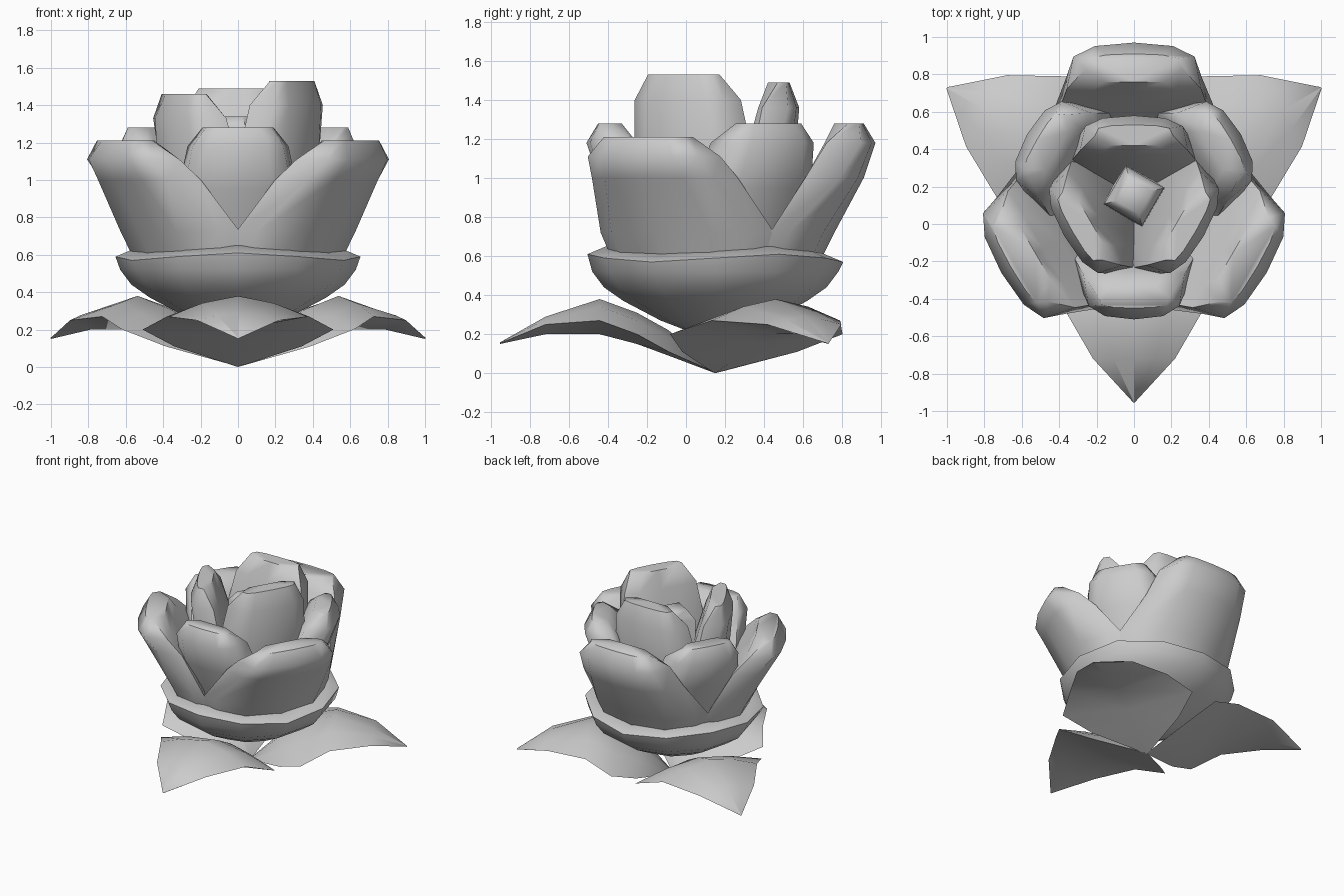
import bpy, bmesh
from math import sin, cos, pi, radians
from mathutils import Matrix

old = bpy.data.objects.get("Cube")
if old:
    bpy.data.objects.remove(old)

CENTRE = Matrix.Translation((0, 0.15, 0))
grey = bpy.data.materials.new("soft_grey")
grey.use_nodes = True
grey.diffuse_color = (0.6, 0.6, 0.6, 1)
grey.node_tree.nodes["Principled BSDF"].inputs["Base Color"].default_value = (0.6, 0.6, 0.6, 1)


def build(name, rings, turn=0):
    """Bridge closed rings of points, cap the ends, turn about the flower axis and shade."""
    bm = bmesh.new()
    grid = [[bm.verts.new(p) for p in ring] for ring in rings]
    for a, b in zip(grid, grid[1:]):
        n = len(a)
        for i in range(n):
            j = (i + 1) % n
            bm.faces.new((a[i], a[j], b[j], b[i]))
    bm.faces.new(grid[0])
    bm.faces.new(grid[-1])
    bmesh.ops.recalc_face_normals(bm, faces=bm.faces)
    bm.transform(CENTRE @ Matrix.Rotation(radians(turn), 4, "Z"))
    mesh = bpy.data.meshes.new(name)
    bm.to_mesh(mesh)
    bm.free()
    mesh.materials.append(grey)
    obj = bpy.data.objects.new(name, mesh)
    bpy.context.collection.objects.link(obj)
    bpy.ops.object.select_all(action="DESELECT")
    obj.select_set(True)
    bpy.context.view_layer.objects.active = obj
    bpy.ops.object.shade_smooth_by_angle(angle=radians(60))


def petal(name, turn, rows, lift):
    """Thick leaning petal pointing along +x. A row is height, outer radius,
    inner radius, half width, radius of the side edge, roundness of the shoulder."""
    rings = []
    for z, out, inn, w, edge, soft in rows:
        # outer face: across fraction and how far it falls back to the edge
        ring = [(u, out + (edge - out) * fall) for u, fall in
                ((-1, 1), (-0.9, soft), (-0.58, soft * 0.25), (0, 0),
                 (0.58, soft * 0.25), (0.9, soft), (1, 1))]
        # inner face
        ring += [(u, inn) for u in (0.62, 0, -0.62)]
        rise = lift if z > 1 else 0
        rings.append([(r, u * w, z + rise) for u, r in ring])
    build(name, rings, turn)


OUTER = [(0.48, 0.49, 0.22, 0.42, 0.24, 0.7), (0.72, 0.61, 0.31, 0.51, 0.28, 0.7),
         (1.0, 0.76, 0.46, 0.40, 0.46, 0.4), (1.17, 0.82, 0.56, 0.36, 0.57, 0.3),
         (1.27, 0.76, 0.61, 0.26, 0.68, 0.3)]
MIDDLE = [(0.48, 0.38, 0.12, 0.38, 0.18, 0.6), (0.80, 0.53, 0.24, 0.35, 0.28, 0.5),
          (0.95, 0.58, 0.31, 0.32, 0.33, 0.4), (1.18, 0.66, 0.40, 0.27, 0.42, 0.3),
          (1.28, 0.60, 0.48, 0.19, 0.54, 0.3)]
INNER = [(0.48, 0.34, 0.02, 0.36, 0.14, 0.6), (1.0, 0.40, 0.12, 0.35, 0.17, 0.5),
         (1.36, 0.43, 0.22, 0.29, 0.24, 0.3), (1.49, 0.38, 0.27, 0.21, 0.32, 0.3)]

# three rings of three petals
for ring, rows, spots in (
        ("outer", OUTER, (("back", 90, 0.01), ("right", 210, -0.06), ("left", 330, -0.06))),
        ("middle", MIDDLE, (("front", 270, 0), ("left", 30, 0), ("right", 150, 0))),
        ("inner", INNER, (("back", 90, 0), ("right", 210, -0.03), ("left", 330, 0.04)))):
    for side, turn, lift in spots:
        petal(ring + "_petal_" + side, turn, rows, lift)


def lathe(name, profile, sides, turn=0, wave=0):
    """Faceted turned body; the rim can rise and fall three times around."""
    steps = [2 * pi * i / sides for i in range(sides)]
    build(name, [[(r * cos(t), r * sin(t), z + (wave * sin(3 * t) if z > 0.55 else 0)) for t in steps]
                 for z, r in profile], turn)


# shallow cup holding the petals, and the four-sided centre bud
lathe("base_cup", [(0.17, 0.02), (0.27, 0.28), (0.37, 0.47), (0.44, 0.57), (0.52, 0.63), (0.59, 0.655),
                   (0.63, 0.56), (0.56, 0.40), (0.55, 0.02)], 12, 0, 0.02)
lathe("centre_bud", [(0.4, 0.18), (1.27, 0.165), (1.34, 0.10)], 4, 15)

# three thick leaves: reach, half width, then heights of keel, edge and ridge
LEAF = [(0, 0.01, 0, 0.004, 0.008), (0.25, 0.34, 0.09, 0.11, 0.22), (0.42, 0.51, 0.15, 0.20, 0.31),
        (0.62, 0.38, 0.20, 0.27, 0.38), (0.91, 0.22, 0.20, 0.25, 0.29), (1.155, 0.005, 0.15, 0.154, 0.158)]
for side, turn, size in (("front", 270, 0.955), ("left", 30, 1), ("right", 150, 1)):
    rings = []
    for x, w, keel, edge, ridge in LEAF:
        mid = edge + (ridge - edge) * 0.65
        rings.append([(x * size, u * w, z) for u, z in
                      ((-1, edge), (-0.5, mid), (0, ridge), (0.5, mid), (1, edge), (0, keel))])
    build("leaf_" + side, rings, turn)
